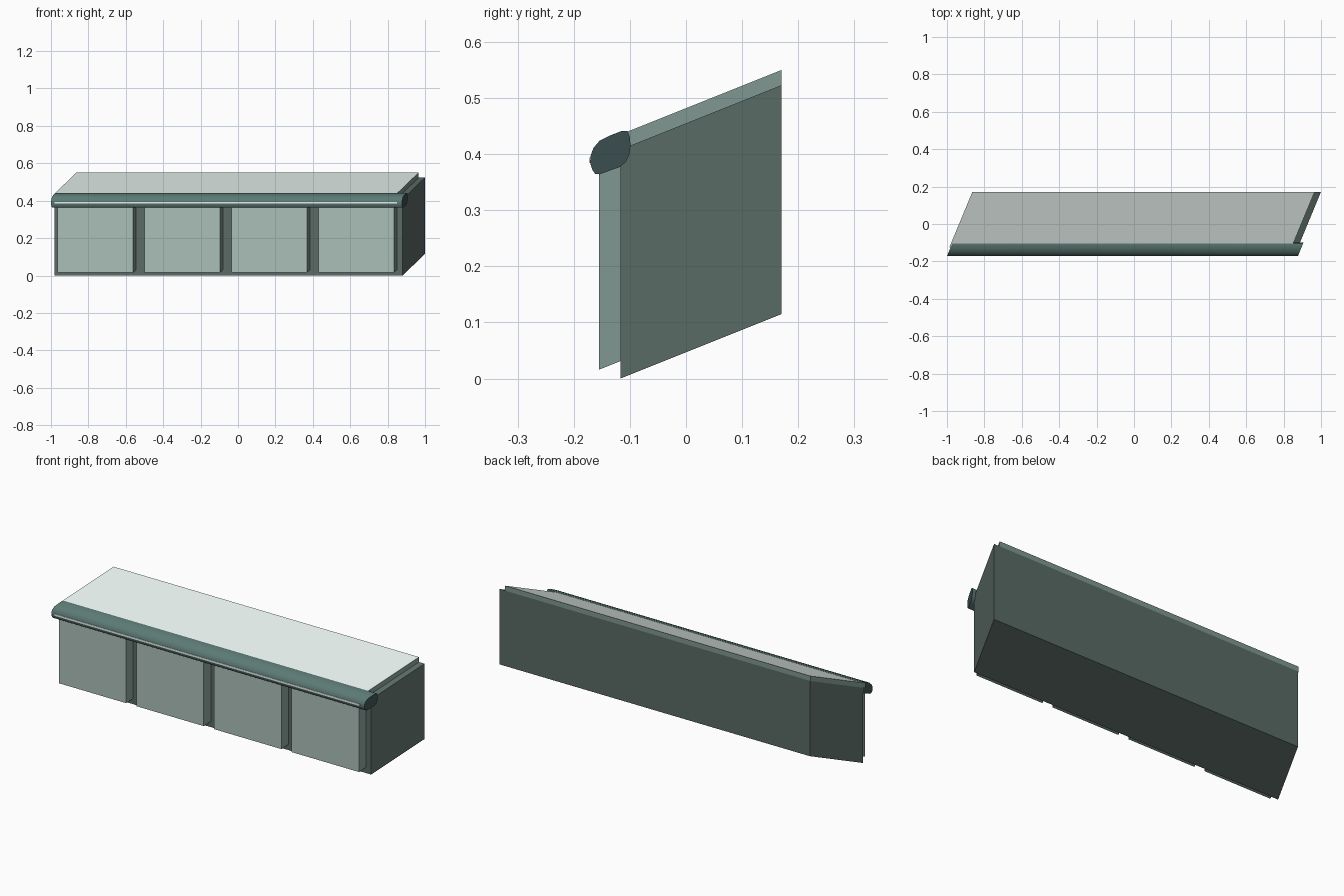
import bpy, bmesh
from mathutils import Matrix, Vector

if "Cube" in bpy.data.objects:
    bpy.data.objects.remove(bpy.data.objects["Cube"])

Y0, Y1 = -0.117, 0.17          # cabinet front and back planes
SX, SZ = 0.415, 0.40           # oblique slant of the depth axis


def material(name, *rgb):
    m = bpy.data.materials.new(name)
    m.diffuse_color = (*rgb, 1)
    m.use_nodes = True
    m.node_tree.nodes["Principled BSDF"].inputs["Base Color"].default_value = m.diffuse_color
    return m


BODY = material("dark_green_grey", 0.103, 0.147, 0.132)
EDGE = material("mid_green_grey", 0.215, 0.31, 0.285)
DOOR = material("door_face", 0.41, 0.527, 0.48)
TOP = material("pale_top", 0.78, 0.87, 0.84)
TEAL = material("teal", 0.108, 0.195, 0.175)
DARK = material("dark_teal", 0.043, 0.078, 0.078)


def finish(bm, name, mats, slanted=True):
    if slanted:
        for v in bm.verts:
            d = v.co.y - Y0
            v.co.x += SX * d
            v.co.z += SZ * d
    bmesh.ops.recalc_face_normals(bm, faces=bm.faces[:])
    me = bpy.data.meshes.new(name)
    bm.to_mesh(me)
    bm.free()
    for m in mats:
        me.materials.append(m)
    ob = bpy.data.objects.new(name, me)
    bpy.context.collection.objects.link(ob)
    return ob


def box(name, lo, hi, mats, accent=None, slanted=True):
    """Slanted box; the face looking along accent takes the second material."""
    lo, hi = Vector(lo), Vector(hi)
    bm = bmesh.new()
    bmesh.ops.create_cube(bm, size=1, matrix=Matrix.Translation((lo + hi) / 2)
                          @ Matrix.Diagonal((*(hi - lo), 1)))
    if accent:
        face = max(bm.faces, key=lambda f: (f.calc_center_median() - (lo + hi) / 2).dot(Vector(accent)))
        face.material_index = 1
    return finish(bm, name, mats, slanted)


# Four cabinets, each with a proud door panel
W, H, LEFT, M = 0.465, 0.408, -0.98, 0.031
for i in range(4):
    x = LEFT + i * W
    box(f"cabinet_{i + 1}", (x, Y0, 0), (x + W, Y1, H), [BODY])
    box(f"door_{i + 1}", (x + M, -0.155, M), (x + W - M, Y0, H - 0.02),
        [EDGE, DOOR], accent=(0, -1, 0))

# Worktop slab
box("worktop", (-0.984, -0.125, H), (0.846, Y1, H + 0.027), [EDGE, TOP], accent=(0, 0, 1))

# Rounded front moulding: (y, z) section, swept along x with slanted ends
section = [(-0.171, 0.385), (-0.170, 0.397), (-0.165, 0.411), (-0.154, 0.424),
           (-0.136, 0.433), (-0.114, 0.4415), (-0.104, 0.4412), (-0.100, 0.430),
           (-0.099, 0.415), (-0.101, 0.399), (-0.107, 0.386), (-0.118, 0.377),
           (-0.135, 0.371), (-0.154, 0.364), (-0.162, 0.365), (-0.167, 0.372)]
bm = bmesh.new()
rings = [[bm.verts.new((u + SX * (y - Y0), y, z)) for y, z in section]
         for u in (-0.977, 0.899)]
n = len(section)
for k in range(n):
    j = (k + 1) % n
    bm.faces.new((rings[0][k], rings[0][j], rings[1][j], rings[1][k]))
for r in rings:
    bm.faces.new(r).material_index = 1
moulding = finish(bm, "front_moulding", [TEAL, DARK], slanted=False)
bpy.context.view_layer.objects.active = moulding
moulding.select_set(True)
bpy.ops.object.shade_smooth_by_angle(angle=0.6)

# Thin pale strip on the face of the moulding
box("trim_strip", (-0.98, -0.172, 0.384), (0.85, -0.160, 0.394), [TOP], slanted=False)
